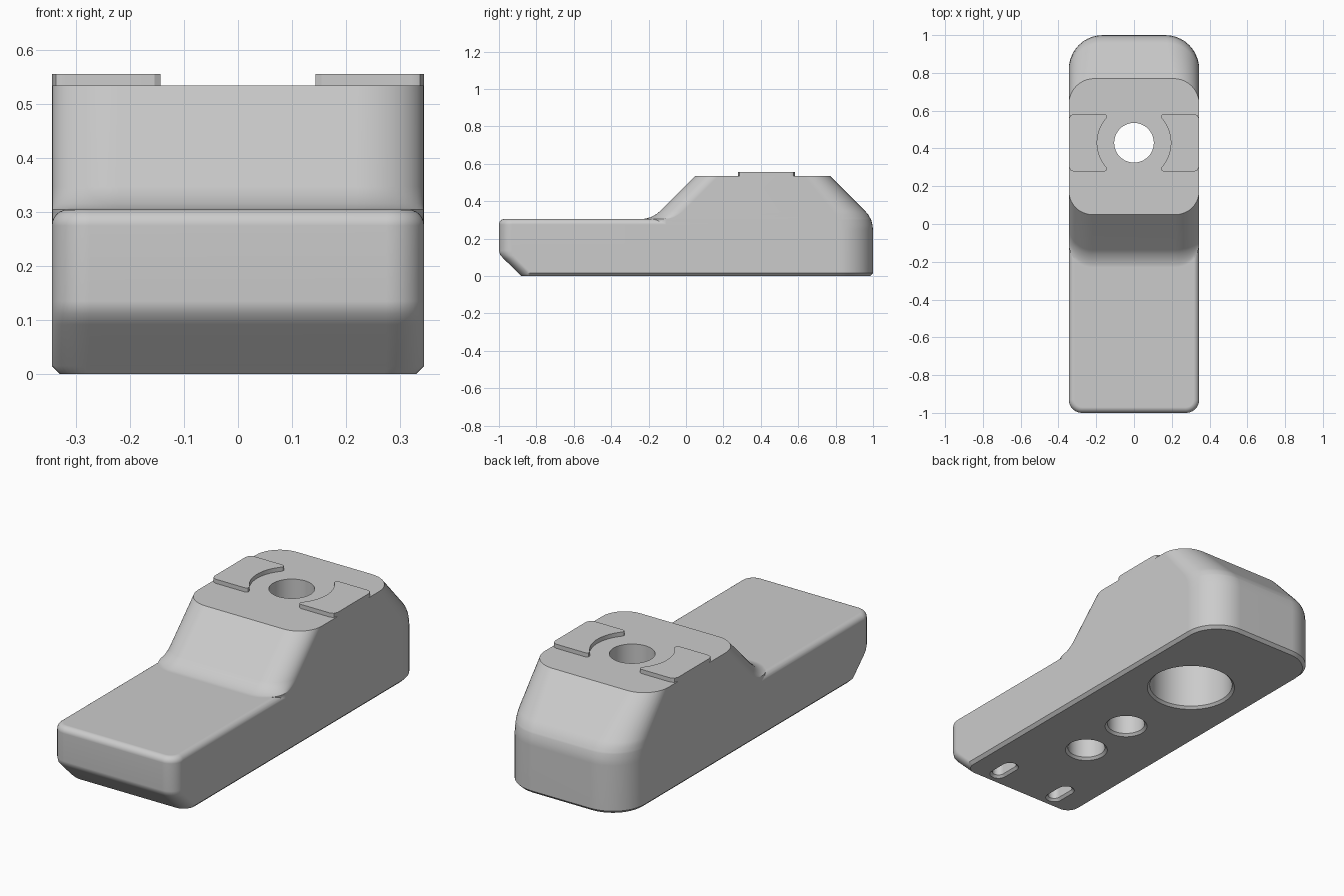
import bpy
import bmesh
from math import sin, cos, radians, pi

SEG = 10          # steps per rounded corner
W = 0.345         # half width of the body
HOLE_Y = 0.43     # centre of the bolt hole

cube = bpy.data.objects.get("Cube")
if cube:
    bpy.data.objects.remove(cube, do_unlink=True)

grey = bpy.data.materials.new("light grey")
grey.use_nodes = True
grey.diffuse_color = (0.6, 0.6, 0.6, 1)
grey.node_tree.nodes["Principled BSDF"].inputs["Base Color"].default_value = (0.6, 0.6, 0.6, 1)


def ring(half, y0, y1, rf, rb):
    """Rounded rectangle with separate front and back corner radii."""
    corners = [(half - rf, y0 + rf, rf), (half - rb, y1 - rb, rb),
               (rb - half, y1 - rb, rb), (rf - half, y0 + rf, rf)]
    pts = []
    for i, (cx, cy, r) in enumerate(corners):
        for k in range(SEG + 1):
            a = (i - 1 + k / SEG) * pi / 2
            pts.append((cx + r * cos(a), cy + r * sin(a)))
    return pts


def loft(name, sections):
    """Closed solid through (z, outline) sections of equal point count."""
    bm = bmesh.new()
    rows = [[bm.verts.new((x, y, z)) for x, y in pts] for z, pts in sections]
    n = len(rows[0])
    for low, high in zip(rows, rows[1:]):
        for i in range(n):
            j = (i + 1) % n
            bm.faces.new((low[i], low[j], high[j], high[i]))
    bm.faces.new(rows[0][::-1])
    bm.faces.new(rows[-1])
    bmesh.ops.remove_doubles(bm, verts=bm.verts, dist=1e-5)
    bmesh.ops.recalc_face_normals(bm, faces=bm.faces)
    mesh = bpy.data.meshes.new(name)
    bm.to_mesh(mesh)
    bm.free()
    mesh.materials.append(grey)
    obj = bpy.data.objects.new(name, mesh)
    bpy.context.collection.objects.link(obj)
    return obj


def select(obj):
    bpy.ops.object.select_all(action="DESELECT")
    obj.select_set(True)
    bpy.context.view_layer.objects.active = obj


def combine(target, tool, operation):
    tool.hide_render = True
    mod = target.modifiers.new("combine", "BOOLEAN")
    mod.operation = operation
    mod.solver = "EXACT"
    mod.object = tool
    select(target)
    bpy.ops.object.modifier_apply(modifier=mod.name)
    bpy.data.objects.remove(tool, do_unlink=True)


def finish(obj):
    select(obj)
    bpy.ops.object.shade_smooth_by_angle(angle=radians(30))
    obj.modifiers.new("normals", "WEIGHTED_NORMAL").keep_sharp = True


def pocket(x, y, r, depth, stretch=0.0):
    """Cutter for a round or slotted pocket with a chamfered mouth."""
    sections = []
    for z, grow in ((-0.01, 0.022), (0.012, 0), (depth, 0)):
        q = r + grow
        pts = ring(q, y - stretch - q, y + stretch + q, q, q)
        sections.append((z, [(px + x, py) for px, py in pts]))
    return loft("pocket_cutter", sections)


# Tall rear block: z, front y, back y, back corner radius
tall = [(0, ring(W - 0.015, -0.23, 0.985, 0.12, 0.165))]
for z, y0, y1, rb in [
        (0.015, -0.23, 1.0, 0.18), (0.245, -0.23, 1.0, 0.18),
        (0.274, -0.23, 0.997, 0.18), (0.3, -0.23, 0.99, 0.178),
        (0.305, -0.23, 0.987, 0.177), (0.308, -0.21, 0.986, 0.177),
        (0.316, -0.185, 0.981, 0.176), (0.33, -0.16, 0.973, 0.174),
        (0.347, -0.138, 0.958, 0.17), (0.535, 0.05, 0.77, 0.135)]:
    tall.append((z, ring(W, y0, y1, 0.125, rb)))
body = loft("clamp_body", tall)

# Low front arm with sloped nose and rounded top edge
arm = [(0, ring(W - 0.015, -0.88, 0.4, 0.06, 0.02))]
for z, y0 in ((0.015, -0.895), (0.092, -0.975), (0.112, -0.993), (0.135, -1.0)):
    arm.append((z, ring(W, y0, 0.4, 0.07, 0.02)))
for k in range(7):
    a = k / 6 * pi / 2
    inset = 0.03 * (1 - cos(a))
    arm.append((0.275 + 0.03 * sin(a),
                ring(W - inset, inset - 1, 0.4, 0.07 - inset, 0.02)))
combine(body, loft("front_arm", arm), "UNION")

# Underside pockets and the bolt hole
combine(body, pocket(0, HOLE_Y, 0.2, 0.4), "DIFFERENCE")
for y in (-0.06, -0.36):
    combine(body, pocket(0, y, 0.09, 0.2), "DIFFERENCE")
for x in (-0.177, 0.177):
    combine(body, pocket(x, -0.77, 0.03, 0.12, 0.043), "DIFFERENCE")
bolt = ring(0.105, HOLE_Y - 0.105, HOLE_Y + 0.105, 0.105, 0.105)
combine(body, loft("bolt_cutter", [(0.2, bolt), (0.7, bolt)]), "DIFFERENCE")
finish(body)

# Raised locating pads with a concave inner edge
for side, label in ((1, "left_pad"), (-1, "right_pad")):
    half = [(0.15, 0.125), (0.145, 0.132), (0.144, 0.145), (0.155, 0.152),
            (0.32, 0.152), (0.337, 0.145), (W, 0.125)]
    outline = [(0.195 * cos(radians(a)), 0.195 * sin(radians(a)))
               for a in range(-36, 37, 4)]
    outline += half + [(x, -y) for x, y in reversed(half)]
    outline = [(side * x, HOLE_Y + y) for x, y in outline]
    finish(loft(label, [(0.53, outline), (0.556, outline)]))
